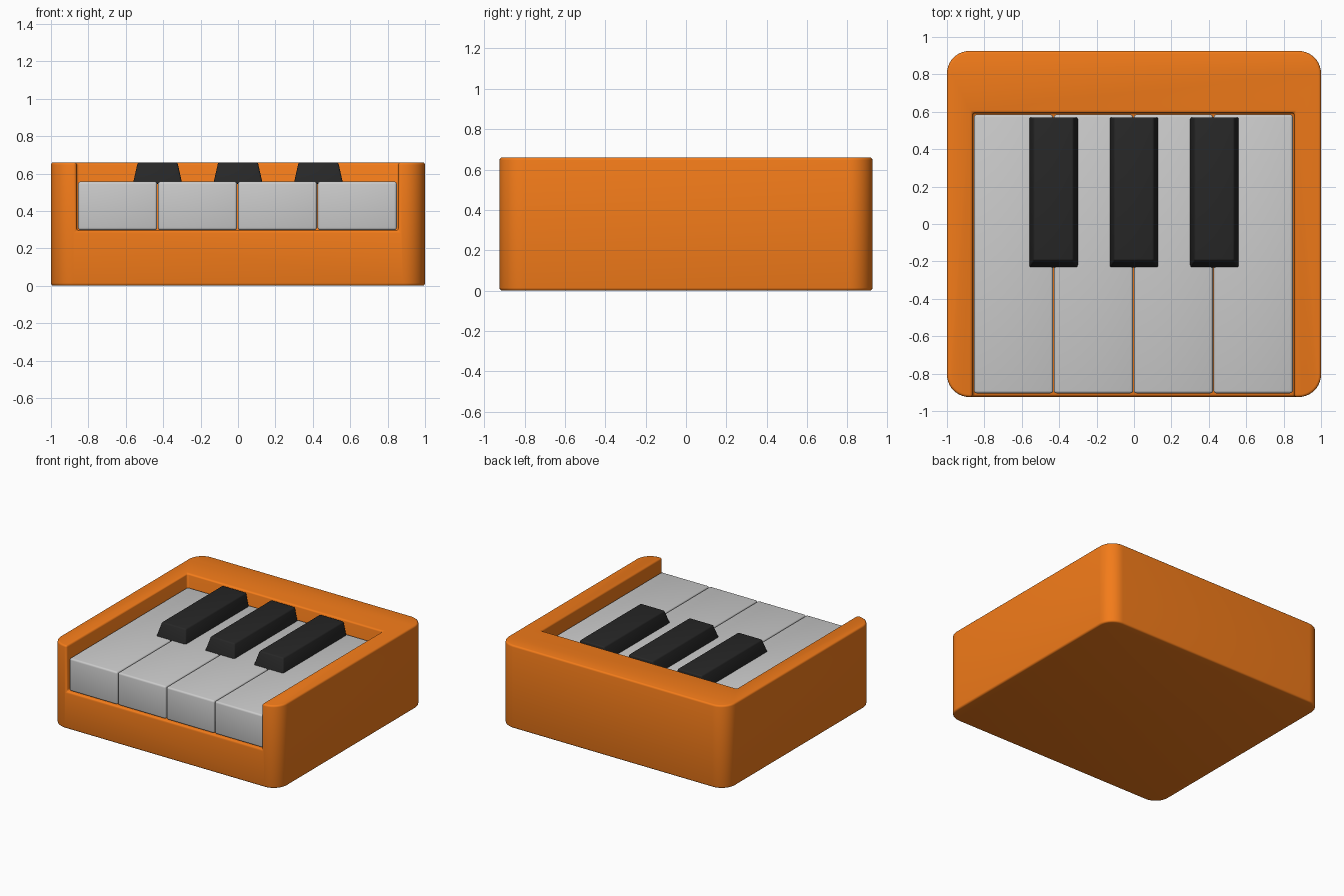
import bpy, bmesh, math

if "Cube" in bpy.data.objects:
    bpy.data.objects.remove(bpy.data.objects["Cube"])


def material(name, rgb):
    m = bpy.data.materials.new(name)
    m.diffuse_color = (*rgb, 1)
    m.use_nodes = True
    m.node_tree.nodes["Principled BSDF"].inputs["Base Color"].default_value = m.diffuse_color
    return m


orange = material("orange", (0.9, 0.2, 0.01))
black = material("black", (0.02, 0.02, 0.02))


def prism(name, bottom, top, z0, z1):
    """Solid between two outlines with the same number of points."""
    bm = bmesh.new()
    lo = [bm.verts.new((x, y, z0)) for x, y in bottom]
    hi = [bm.verts.new((x, y, z1)) for x, y in top]
    bm.faces.new(lo[::-1])
    bm.faces.new(hi)
    n = len(lo)
    for i in range(n):
        j = (i + 1) % n
        bm.faces.new((lo[i], lo[j], hi[j], hi[i]))
    mesh = bpy.data.meshes.new(name)
    bm.to_mesh(mesh)
    bm.free()
    ob = bpy.data.objects.new(name, mesh)
    bpy.context.collection.objects.link(ob)
    return ob


def rect(x0, x1, y0, y1):
    return [(x0, y0), (x1, y0), (x1, y1), (x0, y1)]


def rounded_rect(hx, hy, r, steps=10):
    pts = []
    for k, (sx, sy) in enumerate([(1, 1), (-1, 1), (-1, -1), (1, -1)]):
        for i in range(steps + 1):
            a = math.pi / 2 * (k + i / steps)
            pts.append((sx * (hx - r) + r * math.cos(a), sy * (hy - r) + r * math.sin(a)))
    return pts


def finish(ob, width, mat=None, cutter=None):
    """Cut, soften the edges and shade smooth."""
    bpy.ops.object.select_all(action='DESELECT')
    bpy.context.view_layer.objects.active = ob
    ob.select_set(True)
    if cutter:
        b = ob.modifiers.new("pocket", 'BOOLEAN')
        b.operation, b.solver, b.object = 'DIFFERENCE', 'EXACT', cutter
        bpy.ops.object.modifier_apply(modifier=b.name)
        bpy.data.objects.remove(cutter)
    v = ob.modifiers.new("soft_edges", 'BEVEL')
    v.width, v.segments, v.limit_method = width, 3, 'ANGLE'
    v.angle_limit = math.radians(40)
    v.use_clamp_overlap = False
    bpy.ops.object.modifier_apply(modifier=v.name)
    if mat:
        ob.data.materials.clear()
        ob.data.materials.append(mat)
    bpy.ops.object.shade_smooth_by_angle(angle=math.radians(40))


# Case: rounded block with a pocket open at the top and front
outline = rounded_rect(1.0, 0.925, 0.12)
case = prism("case", outline, outline, 0.0, 0.66)
pocket = rect(-0.863, 0.857, -1.2, 0.595)
cutter = prism("pocket_cutter", pocket, pocket, 0.295, 1.0)
cutter.hide_render = True
finish(case, 0.014, orange, cutter)

# White keys
PITCH = 0.427
for i in range(4):
    x = -0.857 + i * PITCH
    plan = rect(x + 0.002, x + PITCH - 0.002, -0.905, 0.585)
    finish(prism(f"white_key_{i + 1}", plan, plan, 0.297, 0.557), 0.014)

# Black keys: tapered blocks above the seams
for i in range(3):
    c = -0.43 + i * 0.43
    base = rect(c - 0.132, c + 0.132, -0.235, 0.57)
    top = rect(c - 0.106, c + 0.106, -0.195, 0.57)
    finish(prism(f"black_key_{i + 1}", base, top, 0.545, 0.66), 0.01, black)
